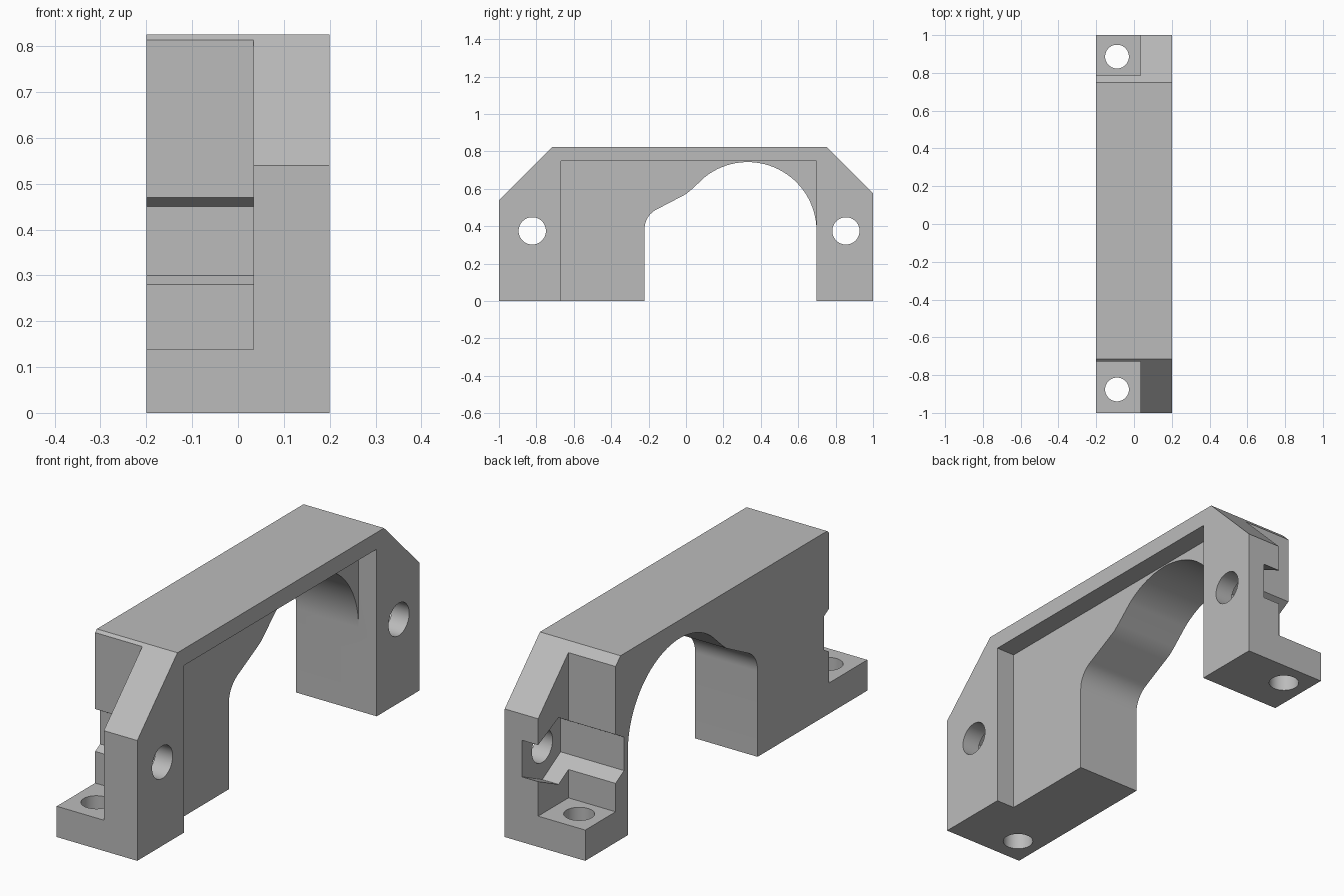
import bpy
import bmesh
from math import cos, sin, pi, radians

cube = bpy.data.objects.get("Cube")
if cube:
    bpy.data.objects.remove(cube, do_unlink=True)

gray = bpy.data.materials.new("plain gray")
gray.use_nodes = True
gray.diffuse_color = (0.5, 0.5, 0.5, 1)
gray.node_tree.nodes["Principled BSDF"].inputs["Base Color"].default_value = gray.diffuse_color


def prism(name, points, low, high, axis="x"):
    """Extrude a (y, z) outline along x, or an (x, y) outline along z."""
    place = (lambda a, b: (low, a, b)) if axis == "x" else (lambda a, b: (a, b, low))
    shift = (high - low, 0, 0) if axis == "x" else (0, 0, high - low)
    bm = bmesh.new()
    face = bm.faces.new([bm.verts.new(place(a, b)) for a, b in points])
    grown = bmesh.ops.extrude_face_region(bm, geom=[face])["geom"]
    bmesh.ops.translate(bm, vec=shift, verts=[v for v in grown if isinstance(v, bmesh.types.BMVert)])
    bmesh.ops.recalc_face_normals(bm, faces=bm.faces)
    mesh = bpy.data.meshes.new(name)
    bm.to_mesh(mesh)
    bm.free()
    mesh.materials.append(gray)
    obj = bpy.data.objects.new(name, mesh)
    bpy.context.collection.objects.link(obj)
    return obj


def rect(a0, b0, a1, b1):
    return [(a0, b0), (a1, b0), (a1, b1), (a0, b1)]


def arc(a, b, radius, start, end, steps):
    angles = [radians(start + (end - start) * i / steps) for i in range(steps + 1)]
    return [(a + radius * cos(t), b + radius * sin(t)) for t in angles]


def ring(a, b, radius, sides=48):
    return [(a + radius * cos(t), b + radius * sin(t))
            for t in (pi / 2 + 2 * pi * i / sides for i in range(sides))]


def cut(body, cutter):
    cutter.hide_render = True
    mod = body.modifiers.new(cutter.name, "BOOLEAN")
    mod.operation = "DIFFERENCE"
    mod.solver = "EXACT"
    mod.object = cutter
    bpy.context.view_layer.objects.active = body
    bpy.ops.object.modifier_apply(modifier=mod.name)
    bpy.data.objects.remove(cutter, do_unlink=True)


# Chamfered bridge block
HALF = 0.2
bracket = prism("bridge_bracket",
                [(-1, 0), (1, 0), (1, 0.575), (0.75, 0.825), (-0.715, 0.825), (-1, 0.54)],
                -HALF, HALF)

# Shallow recess on the left face
cut(bracket, prism("side_recess", rect(-0.667, -0.1, 0.698, 0.75), 0.11, 0.3))

# Arched opening through the middle
opening = [(-0.222, -0.1), (0.698, -0.1)]
opening += arc(0.33, 0.375, 0.368, 0, 128, 32)
opening += [(0.03, 0.597), (0, 0.572), (-0.03, 0.556)]
opening += arc(-0.105, 0.385, 0.117, 116, 180, 12)
cut(bracket, prism("arch_opening", opening, -0.3, 0.3))

# End pockets, with a bolt hole in each foot, a cross hole and a nut seat in each flange
FLANGE, FLOOR, BOLT_Z = 0.034, 0.138, 0.375
for side, wall, foot_y, cross_y in ((-1, 0.727, -0.876, -0.822), (1, 0.785, 0.886, 0.855)):
    low, high = sorted((side * wall, side * 1.1))
    cut(bracket, prism("end_pocket", rect(low, FLOOR, high, 1), -0.3, FLANGE))
    cut(bracket, prism("foot_hole", ring(-0.09, foot_y, 0.063), -0.1, 0.3, "z"))
    cut(bracket, prism("cross_hole", ring(cross_y, BOLT_Z, 0.073), 0, 0.3))
    seat = ring(cross_y, BOLT_Z, 0.15, 6)
    if side > 0:
        # The rear seat breaks out through the end face
        seat = [(y + 0.03 if y > cross_y + 0.1 else y, z) for y, z in seat]
    cut(bracket, prism("nut_seat", seat, -0.3, 0.115))

# Smooth curves, sharp corners
bpy.ops.object.select_all(action="DESELECT")
bracket.select_set(True)
bpy.context.view_layer.objects.active = bracket
bpy.ops.object.shade_smooth_by_angle(angle=radians(25))
